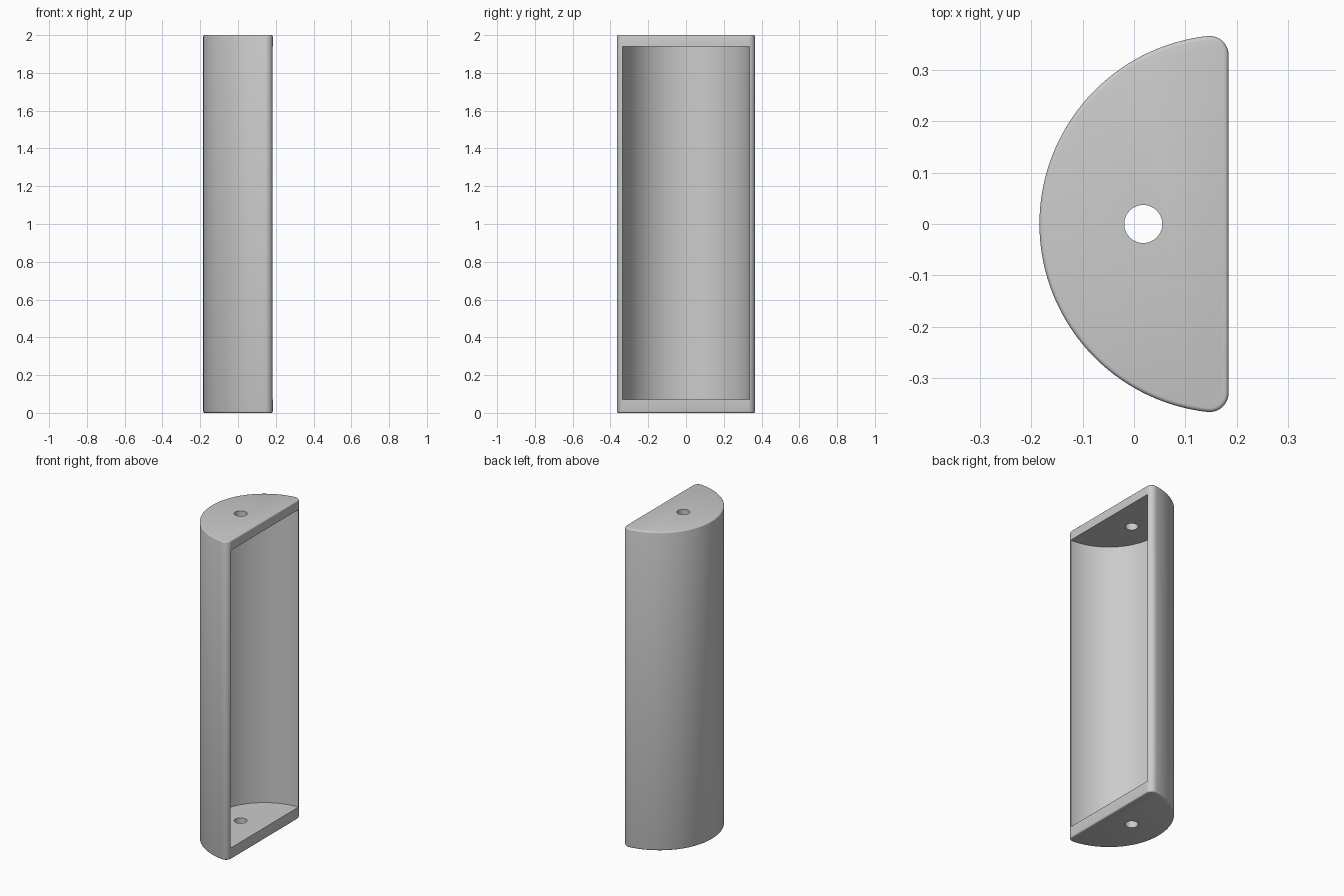
import bpy, bmesh, math

cube = bpy.data.objects.get("Cube")
if cube:
    bpy.data.objects.remove(cube, do_unlink=True)

HEIGHT, RADIUS, FILLET, WALL = 2.0, 0.368, 0.037, 0.031
FACE_X = RADIUS / 2          # plane of the open face, centre of the half round
FLOOR, CEILING = 0.072, 1.94
HOLE_X, HOLE_R = 0.018, 0.037

grey = bpy.data.materials.new("plain grey")
grey.use_nodes = True
colour = (0.6, 0.6, 0.6, 1)
grey.diffuse_color = colour
grey.node_tree.nodes["Principled BSDF"].inputs["Base Color"].default_value = colour


def arc(cx, cy, r, start, end, steps):
    return [(cx + r * math.cos(start + (end - start) * i / steps),
             cy + r * math.sin(start + (end - start) * i / steps))
            for i in range(steps + 1)]


def prism(name, profile, bottom, top, rim=0):
    """Extrude a counter-clockwise outline upward, optionally rounding both rims."""
    bm = bmesh.new()
    base = bm.faces.new([bm.verts.new((x, y, bottom)) for x, y in profile])
    moved = bmesh.ops.extrude_face_region(bm, geom=[base], use_keep_orig=True)["geom"]
    for v in moved:
        if isinstance(v, bmesh.types.BMVert):
            v.co.z = top
    bmesh.ops.recalc_face_normals(bm, faces=bm.faces)
    if rim:
        edges = [e for e in bm.edges if abs(e.verts[0].co.z - e.verts[1].co.z) < 1e-5]
        bmesh.ops.bevel(bm, geom=edges, offset=rim, segments=3, profile=0.5,
                        affect='EDGES', clamp_overlap=True)
    mesh = bpy.data.meshes.new(name)
    bm.to_mesh(mesh)
    bm.free()
    obj = bpy.data.objects.new(name, mesh)
    bpy.context.collection.objects.link(obj)
    mesh.materials.append(grey)
    return obj


# Half-round body with filleted corners beside the open face
fx = FACE_X - FILLET
fy = math.sqrt((RADIUS - FILLET) ** 2 - FILLET ** 2)
a = math.atan2(fy, fx - FACE_X)
outline = (arc(fx, fy, FILLET, 0, a, 10)
           + arc(FACE_X, 0, RADIUS, a, 2 * math.pi - a, 72)[1:-1]
           + arc(fx, -fy, FILLET, -a, 0, 10))
body = prism("half_round_housing", outline, 0, HEIGHT, rim=0.008)

# Cutters: the half-round cavity and the hole through both end plates
inner = RADIUS - WALL
cavity = prism("cavity_cutter",
               arc(FACE_X, 0, inner, math.pi / 2, 3 * math.pi / 2, 72)
               + [(FACE_X + 0.1, -inner), (FACE_X + 0.1, inner)], FLOOR, CEILING)
hole = prism("hole_cutter", arc(HOLE_X, 0, HOLE_R, 0, 2 * math.pi, 48)[:-1],
             -0.1, HEIGHT + 0.1)

bpy.context.view_layer.objects.active = body
body.select_set(True)
for cutter in (cavity, hole):
    cutter.hide_render = True
    cut = body.modifiers.new(cutter.name, 'BOOLEAN')
    cut.operation = 'DIFFERENCE'
    cut.solver = 'EXACT'
    cut.object = cutter
    bpy.ops.object.modifier_apply(modifier=cut.name)
    bpy.data.objects.remove(cutter, do_unlink=True)

bpy.ops.object.shade_smooth_by_angle(angle=math.radians(35))
